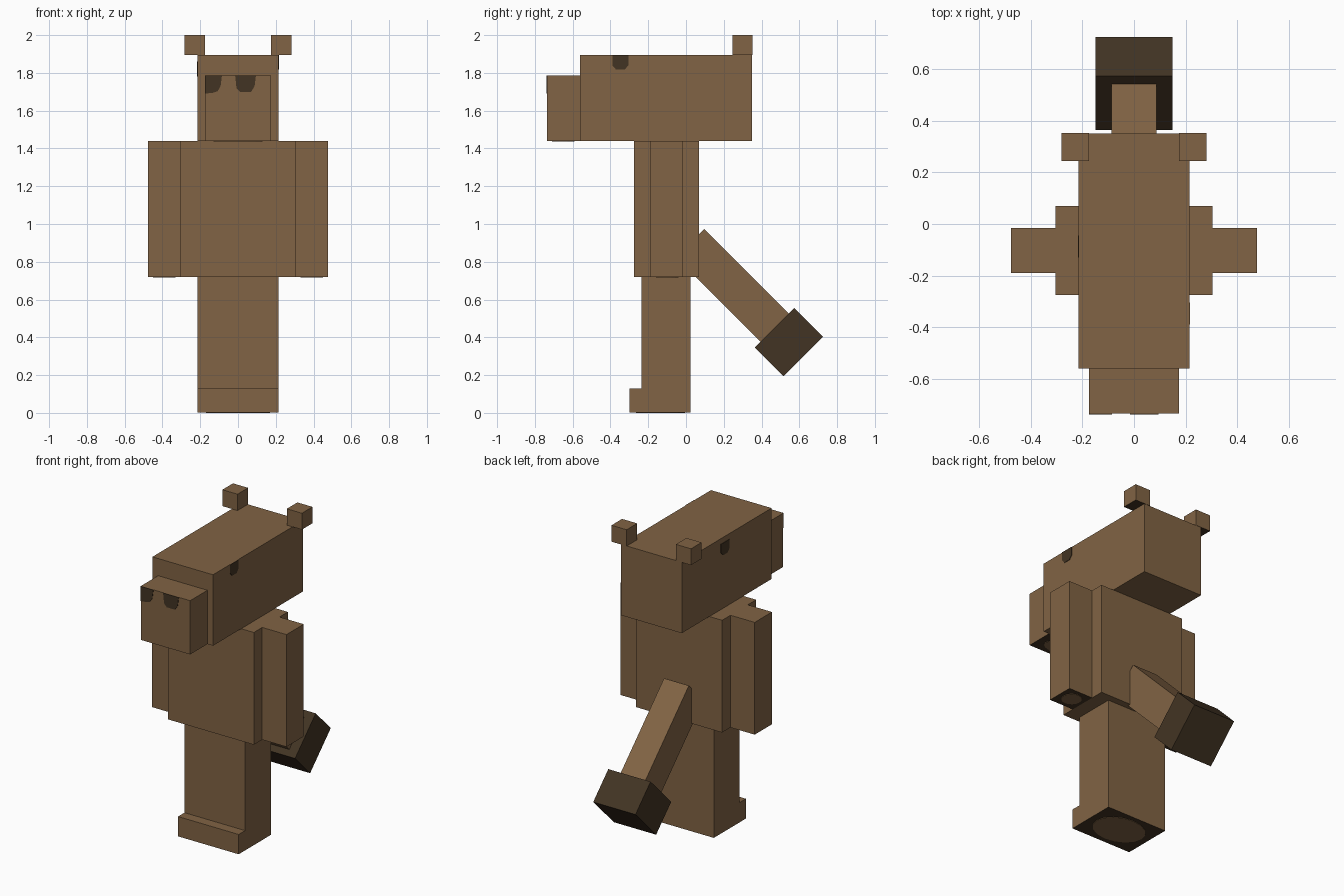
import bpy, bmesh, math
from mathutils import Vector, Matrix

cube = bpy.data.objects.get("Cube")
if cube:
    bpy.data.objects.remove(cube, do_unlink=True)


def material(name, rgb):
    m = bpy.data.materials.new(name)
    m.use_nodes = True
    m.diffuse_color = (*rgb, 1)
    m.node_tree.nodes["Principled BSDF"].inputs["Base Color"].default_value = (*rgb, 1)
    return m


FUR = material("brown fur", (0.22, 0.126, 0.058))
DARK = material("dark brown", (0.055, 0.034, 0.017))


def finish(name, bm, mat, dark_sole=False):
    bmesh.ops.recalc_face_normals(bm, faces=bm.faces)
    bm.normal_update()
    mesh = bpy.data.meshes.new(name)
    mesh.materials.append(mat)
    mesh.materials.append(DARK)
    for f in bm.faces:
        f.material_index = int(dark_sole and f.normal.z < -0.9)
    bm.to_mesh(mesh)
    bm.free()
    ob = bpy.data.objects.new(name, mesh)
    bpy.context.collection.objects.link(ob)
    return ob


def box(name, x, y, z, mat=FUR, dark_sole=False):
    """Box from its (low, high) range on each axis."""
    bm = bmesh.new()
    bmesh.ops.create_cube(bm, size=1)
    for v in bm.verts:
        v.co = [r[0] if c < 0 else r[1] for c, r in zip(v.co, (x, y, z))]
    return finish(name, bm, mat, dark_sole)


def prism(name, outline, place, depth, mat=FUR, dark_sole=False):
    """Outline placed in space by a function, then extruded along depth."""
    bm = bmesh.new()
    face = bm.faces.new([bm.verts.new(place(a, b)) for a, b in outline])
    ext = bmesh.ops.extrude_face_region(bm, geom=[face])
    moved = [g for g in ext["geom"] if isinstance(g, bmesh.types.BMVert)]
    bmesh.ops.translate(bm, verts=moved, vec=Vector(depth))
    # drop the doubled start cap, then close it once
    bmesh.ops.delete(bm, geom=[f for f in bm.faces if f is face or
                               all(v not in moved for v in f.verts)], context="FACES_ONLY")
    bmesh.ops.holes_fill(bm, edges=[e for e in bm.edges if e.is_boundary])
    return finish(name, bm, mat, dark_sole)


def pad(name, cx, cy, z, rx, ry):
    """Thin oval pad on an underside."""
    ring = [(cx + rx * math.cos(math.tau * i / 16), cy + ry * math.sin(math.tau * i / 16))
            for i in range(16)]
    prism(name, ring, lambda a, b: (a, b, z), (0, 0, 0.003), FUR)


# Body: legs with a forward foot step, torso, head, snout
S = 0.003
prism("legs", [(-0.30, S), (0.025, S), (0.025, 0.72), (-0.235, 0.72), (-0.235, 0.13), (-0.30, 0.13)],
      lambda y, z: (-0.215, y, z), (0.43, 0, 0), dark_sole=True)
pad("foot_pad", 0, -0.135, 0, 0.17, 0.13)
box("torso", (-0.305, 0.305), (-0.275, 0.07), (0.72, 1.44))
box("head", (-0.215, 0.215), (-0.56, 0.35), (1.44, 1.895))
box("snout", (-0.175, 0.175), (-0.735, -0.56), (1.44, 1.785), dark_sole=True)
pad("snout_pad", 0, -0.65, 1.44 - S, 0.13, 0.06)

# Arms and ears on both sides
for side, s in (("left", 1), ("right", -1)):
    box(side + "_arm", sorted((s * 0.305, s * 0.477)), (-0.19, -0.015), (0.72, 1.44), dark_sole=True)
    pad(side + "_paw_pad", s * 0.39, -0.10, 0.72 - S, 0.06, 0.06)
    box(side + "_ear", sorted((s * 0.175, s * 0.282)), (0.245, 0.352), (1.895, 2.0), dark_sole=True)

# Tail and its tip, sloping down behind
slope = Matrix.Rotation(math.radians(-45), 4, "X")
tail = box("tail", (-0.088, 0.088), (-0.74, 0), (-0.106, 0.106))
tip = box("tail_tip", (-0.15, 0.15), (-0.108, 0.108), (-0.148, 0.148), DARK)
for part in (tail, tip):
    part.matrix_world = Matrix.Translation((0, 0.545, 0.375)) @ slope

# Eyes: thin plates on the sides of the head
def eye(name, x, y, top):
    shape = [(0, 0), (0.085, 0), (0.085, -0.055), (0.065, -0.078), (0.02, -0.078), (0, -0.055)]
    prism(name, shape, lambda a, b: (x, y + a, top + b), (math.copysign(S, x), 0, 0), DARK)


eye("left_eye", 0.215, -0.39, 1.895)
eye("right_eye", -0.215, -0.13, 1.86)

# Nostrils: thin plates on the snout front
nostrils = {
    "right_nostril": [(-0.175, 1.785), (-0.085, 1.785), (-0.092, 1.73), (-0.108, 1.703), (-0.13, 1.695), (-0.175, 1.69)],
    "left_nostril": [(-0.015, 1.785), (0.095, 1.785), (0.088, 1.73), (0.07, 1.70), (0.01, 1.70), (-0.008, 1.72)],
}
for name, shape in nostrils.items():
    prism(name, shape, lambda a, b: (a, -0.735, b), (0, -S, 0), DARK)
